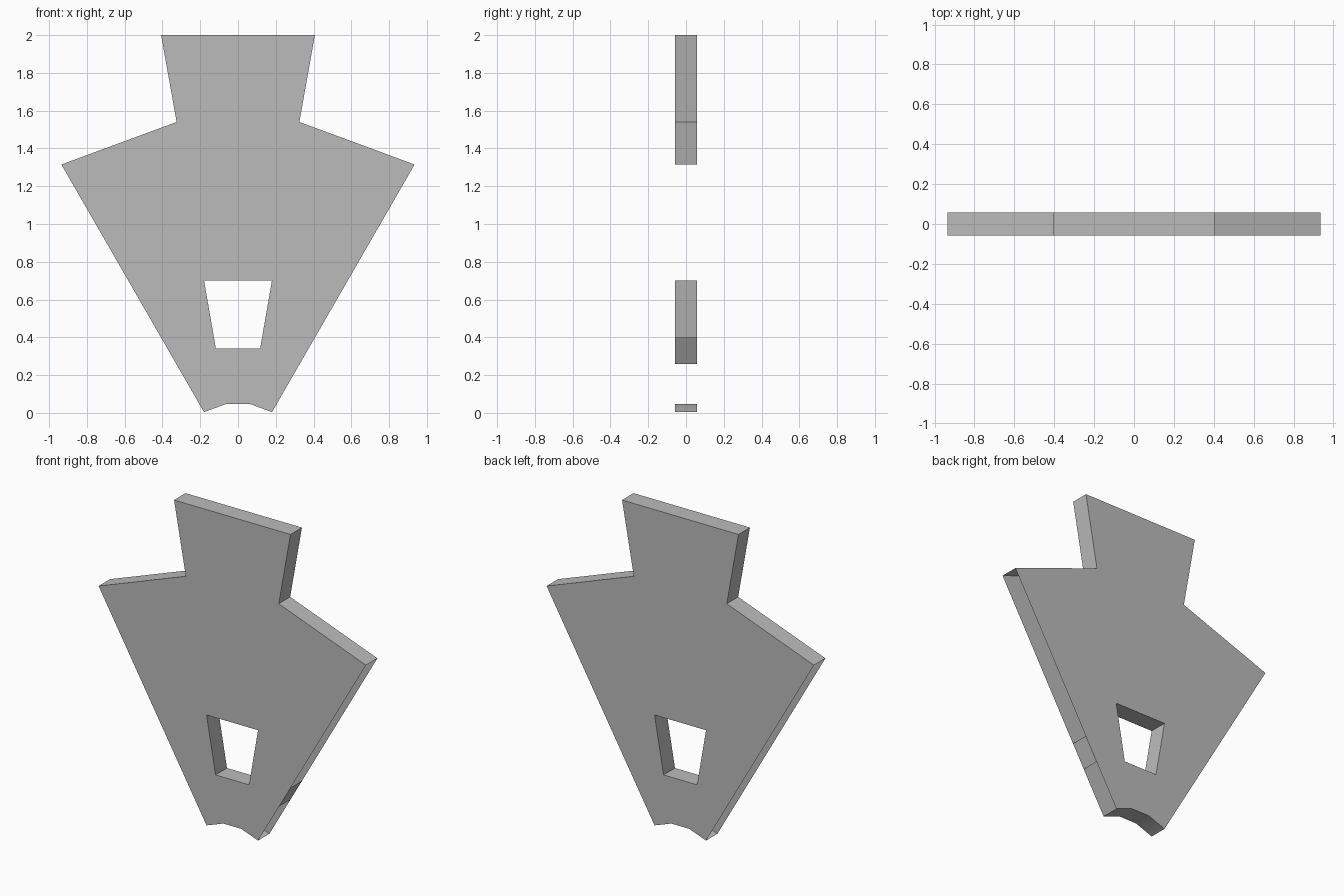
import bpy, bmesh

if "Cube" in bpy.data.objects:
    bpy.data.objects.remove(bpy.data.objects["Cube"])

HALF = 0.057  # half thickness of the plate

grey = bpy.data.materials.new("plain grey")
grey.diffuse_color = (0.5, 0.5, 0.5, 1)
grey.use_nodes = True
grey.node_tree.nodes["Principled BSDF"].inputs["Base Color"].default_value = grey.diffuse_color


def finish(bm, name):
    mesh = bpy.data.meshes.new(name)
    bm.to_mesh(mesh)
    bm.free()
    mesh.materials.append(grey)
    obj = bpy.data.objects.new(name, mesh)
    bpy.context.collection.objects.link(obj)
    return obj


def add_face(bm, points, side):
    if side < 0:
        points = points[::-1]
    bm.faces.new([bm.verts.new((side * x, y, z)) for x, y, z in points])


def add_wall(bm, a, b, side=1):
    add_face(bm, [(a[0], -HALF, a[1]), (a[0], HALF, a[1]),
                  (b[0], HALF, b[1]), (b[0], -HALF, b[1])], side)


# Right half of the plate outline, counterclockwise, wrapping round the window
low, high = (0.18, 0.004), (0.935, 1.315)
outline = [(0, 0.047), (0.063, 0.047), low, high, (0.325, 1.54),
           (0.407, 2), (0, 2), (0, 0.702), (0.18, 0.702),
           (0.117, 0.34), (0, 0.34)]
open_edges = {2, 6, 10}  # open slanted side and the two centre seams

# Plate: front and back skins plus rim, notch and window walls
bm = bmesh.new()
for side in (1, -1):
    add_face(bm, [(x, -HALF, z) for x, z in outline], side)
    add_face(bm, [(x, HALF, z) for x, z in outline[::-1]], side)
    for i, a in enumerate(outline):
        if i not in open_edges:
            add_wall(bm, a, outline[(i + 1) % len(outline)], side)
bmesh.ops.remove_doubles(bm, verts=bm.verts[:], dist=0.0005)
plate = finish(bm, "plate")

# Smooth the curved notch, keep all corners sharp
bpy.context.view_layer.objects.active = plate
plate.select_set(True)
bpy.ops.object.shade_smooth_by_angle()


# Small closing strip on the otherwise open right side
def on_side(z):
    t = (z - low[1]) / (high[1] - low[1])
    return (low[0] + t * (high[0] - low[0]), z)


bm = bmesh.new()
add_wall(bm, on_side(0.26), on_side(0.40))
finish(bm, "side_strip")
